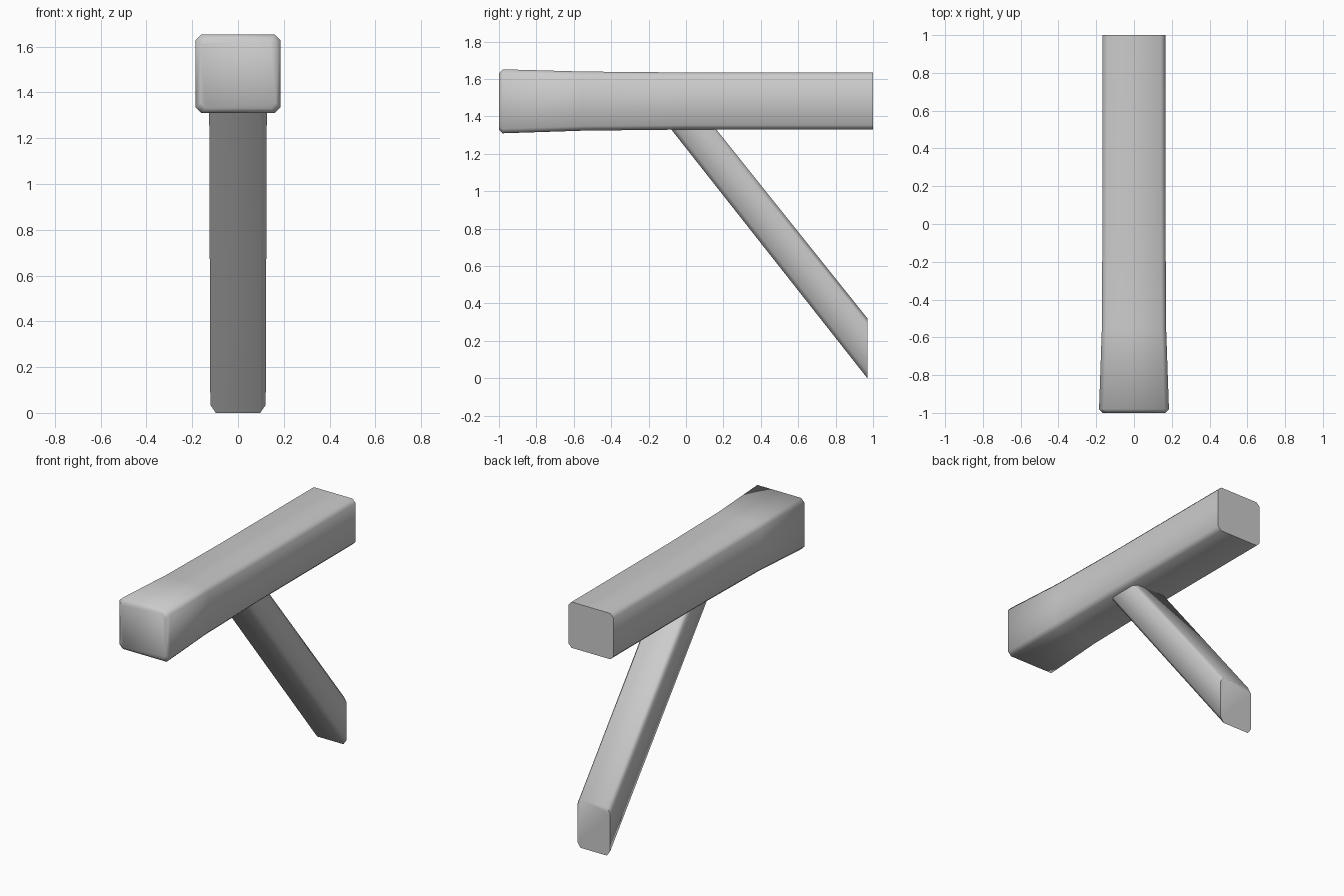
import bpy
import bmesh
import math

cube = bpy.data.objects.get("Cube")
if cube:
    bpy.data.objects.remove(cube, do_unlink=True)

grey = bpy.data.materials.new("plain_grey")
grey.use_nodes = True
colour = (0.6, 0.6, 0.6, 1)
grey.diffuse_color = colour
grey.node_tree.nodes["Principled BSDF"].inputs["Base Color"].default_value = colour


def section(half_x, low, high, cut_x, cut):
    """Chamfered rectangle as (x, v) pairs, v running from low to high."""
    a, b = half_x, half_x - cut_x
    right = [(b, low), (a, low + cut), (a, high - cut), (b, high)]
    return right + [(-x, v) for x, v in reversed(right)]


def loft(name, rings):
    """Skin a row of matching rings and cap both ends."""
    bm = bmesh.new()
    rows = [[bm.verts.new(p) for p in ring] for ring in rings]
    for r, s in zip(rows, rows[1:]):
        for i in range(len(r)):
            j = (i + 1) % len(r)
            bm.faces.new((r[i], r[j], s[j], s[i]))
    bm.faces.new(rows[0])
    bm.faces.new(rows[-1])
    bmesh.ops.recalc_face_normals(bm, faces=bm.faces)
    mesh = bpy.data.meshes.new(name)
    bm.to_mesh(mesh)
    bm.free()
    mesh.materials.append(grey)
    obj = bpy.data.objects.new(name, mesh)
    bpy.context.collection.objects.link(obj)
    bpy.ops.object.select_all(action="DESELECT")
    obj.select_set(True)
    bpy.context.view_layer.objects.active = obj
    bpy.ops.object.shade_smooth_by_angle(angle=math.radians(52))
    return obj


# Beam: chamfered bar that flares toward its bevelled front end
stations = [  # y, half width, bottom, top
    (-1, 0.165, 1.33, 1.632),
    (-0.98, 0.185, 1.31, 1.652),
    (-0.55, 0.17, 1.324, 1.64),
    (0, 0.167, 1.33, 1.635),
    (1, 0.166, 1.33, 1.635),
]
loft("beam", [[(x, y, z) for x, z in section(w, low, high, 0.024, 0.024)]
              for y, w, low, high in stations])

# Brace: level end buried in the beam, upright cut at the back
top = [(x, y, 1.37) for x, y in section(0.126, -0.11, 0.13, 0.024, 0.028)]
foot = [(x, 0.97, z) for x, z in section(0.121, 0, 0.32, 0.024, 0.035)]
loft("brace", [top, foot])
